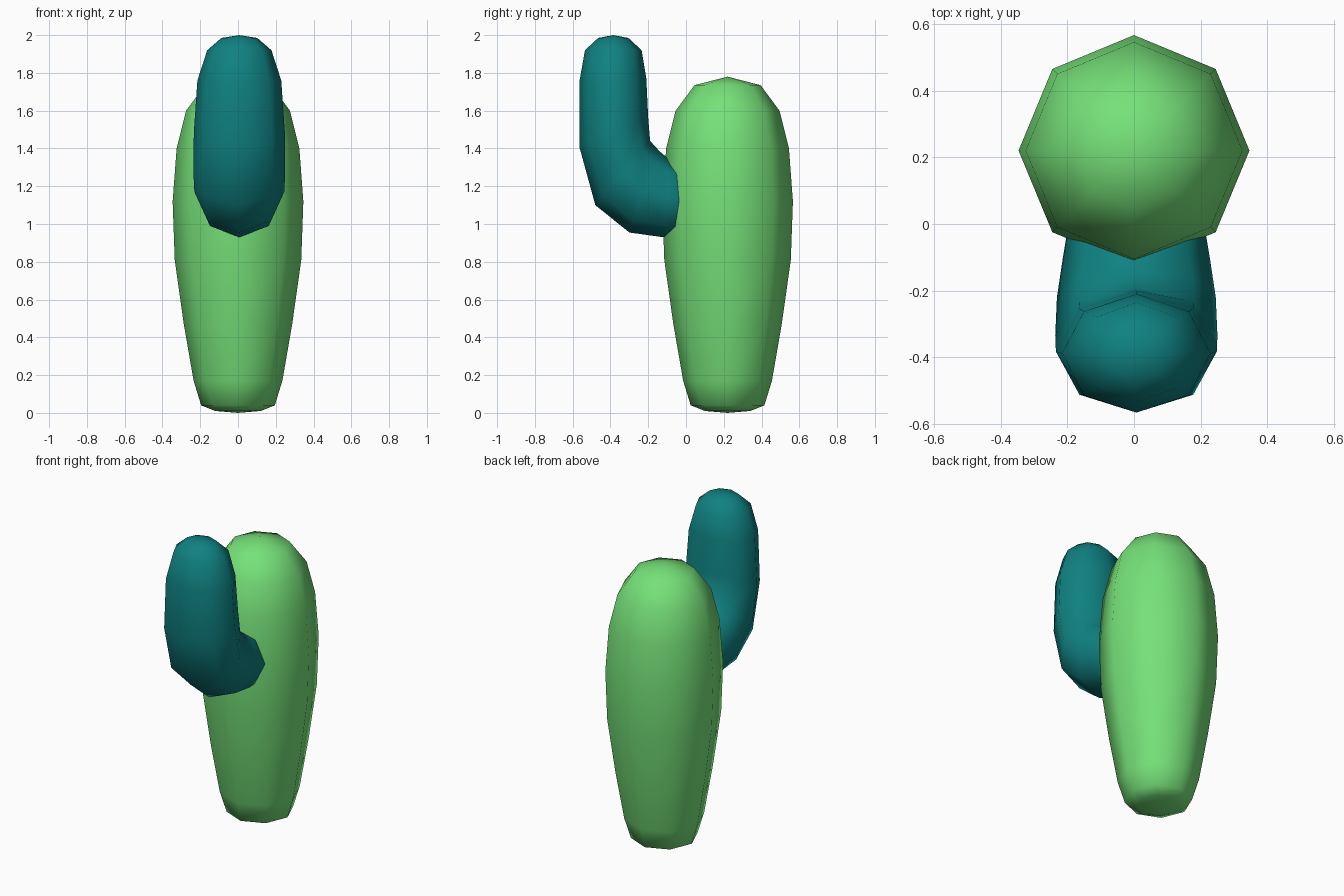
import bpy
import math

cube = bpy.data.objects.get("Cube")
if cube:
    bpy.data.objects.remove(cube, do_unlink=True)

SIDES = 8


def make_material(name, rgb):
    mat = bpy.data.materials.new(name)
    mat.use_nodes = True
    colour = (*rgb, 1.0)
    mat.diffuse_color = colour
    mat.node_tree.nodes["Principled BSDF"].inputs["Base Color"].default_value = colour
    return mat


def loft(name, start, sections, end, cx, mat):
    """Skin octagonal rings; a section is (outer y, z), (inner y, z), half width."""
    verts = [(cx, *start)]
    for (oy, oz), (iy, iz), width in sections:
        for k in range(SIDES):
            a = 2 * math.pi * k / SIDES
            t = (1 - math.cos(a)) / 2
            verts.append((cx + width * math.sin(a),
                          oy + (iy - oy) * t, oz + (iz - oz) * t))
    verts.append((cx, *end))
    last = len(verts) - 1
    faces = []
    for k in range(SIDES):
        n = (k + 1) % SIDES
        faces.append((0, 1 + n, 1 + k))
        for r in range(len(sections) - 1):
            a, b = 1 + r * SIDES, 1 + (r + 1) * SIDES
            faces.append((a + k, a + n, b + n, b + k))
        top = last - SIDES
        faces.append((top + k, top + n, last))
    mesh = bpy.data.meshes.new(name)
    mesh.from_pydata(verts, [], faces)
    mesh.materials.append(mat)
    mesh.shade_smooth()
    obj = bpy.data.objects.new(name, mesh)
    bpy.context.collection.objects.link(obj)
    return obj


green = make_material("light green", (0.18, 0.75, 0.19))
teal = make_material("dark teal", (0.005, 0.22, 0.22))

# Main stem: tapered barrel with rounded ends, as (radius, height)
STEM_Y = 0.22
profile = [(0.12, 0.01), (0.195, 0.04), (0.235, 0.17), (0.287, 0.47),
           (0.335, 0.81), (0.346, 1.12), (0.325, 1.40), (0.275, 1.60),
           (0.175, 1.735)]
rings = [((STEM_Y - r, z), (STEM_Y + r, z), r) for r, z in profile]
loft("cactus_stem", (STEM_Y, 0.0), rings, (STEM_Y, 1.78), 0.0, green)

# Side arm: leaves the front of the stem, bends upward, ends in a dome
arm = [
    ((0.08, 0.93), (0.08, 1.28), 0.19),
    ((-0.12, 0.93), (-0.08, 1.335), 0.22),
    ((-0.30, 0.955), (-0.14, 1.385), 0.238),
    ((-0.48, 1.10), (-0.19, 1.44), 0.243),
    ((-0.565, 1.41), (-0.20, 1.56), 0.241),
    ((-0.565, 1.75), (-0.21, 1.77), 0.222),
    ((-0.535, 1.92), (-0.235, 1.92), 0.17),
    ((-0.465, 1.985), (-0.305, 1.985), 0.095),
]
loft("cactus_arm", (0.10, 1.10), arm, (-0.385, 2.0), 0.007, teal)
